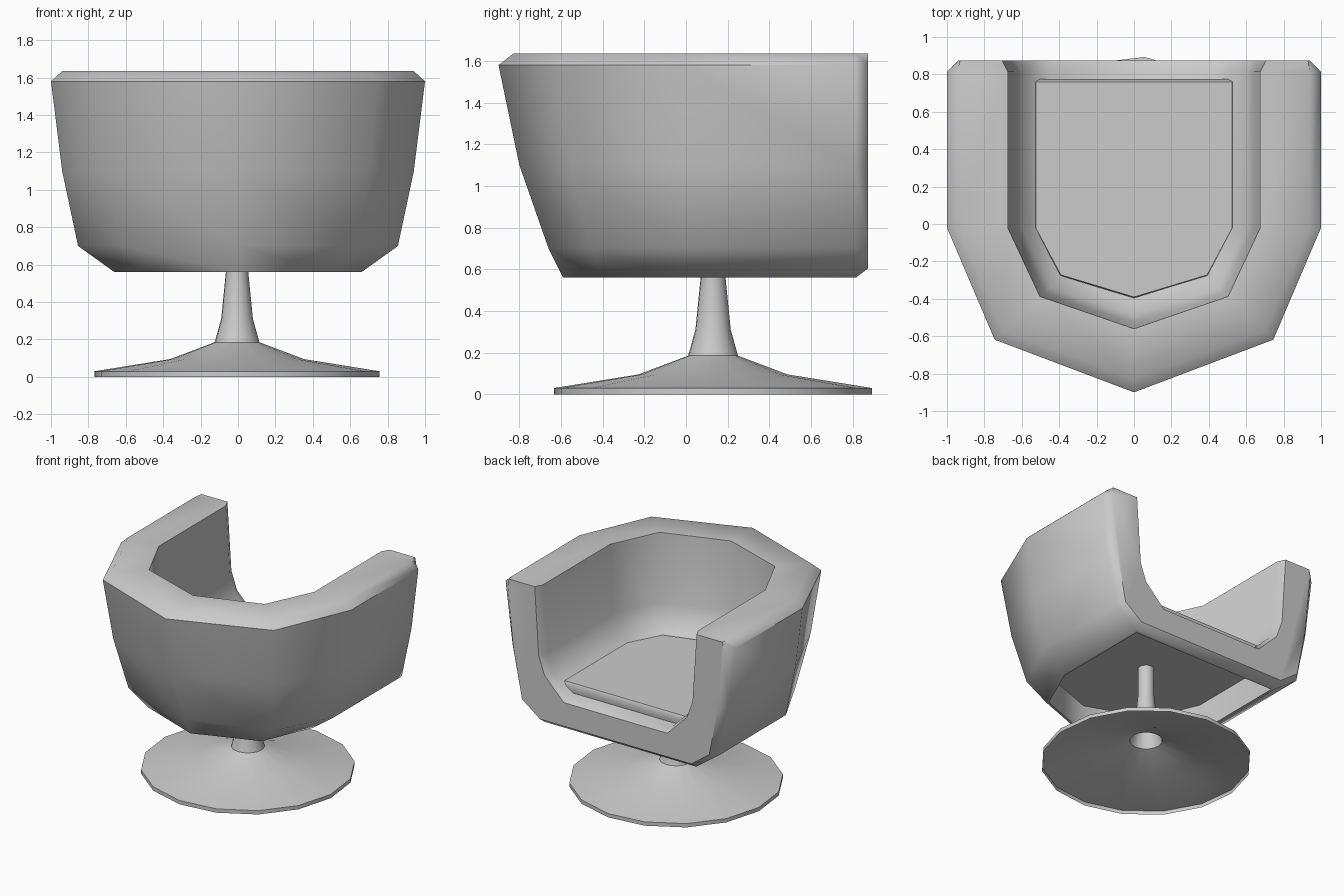
import bpy, bmesh, math

if "Cube" in bpy.data.objects:
    bpy.data.objects.remove(bpy.data.objects["Cube"])


def finish(bm, name, angle):
    bmesh.ops.recalc_face_normals(bm, faces=bm.faces[:])
    mesh = bpy.data.meshes.new(name)
    bm.to_mesh(mesh)
    bm.free()
    ob = bpy.data.objects.new(name, mesh)
    bpy.context.collection.objects.link(ob)
    bpy.ops.object.select_all(action='DESELECT')
    bpy.context.view_layer.objects.active = ob
    ob.select_set(True)
    bpy.ops.object.shade_smooth_by_angle(angle=math.radians(angle))
    return ob


def plan(w, b, yf):
    """Five-sided tub outline, open at the front: right front round to left front."""
    half = [(w, yf), (w, -0.02), (0.745 * w, -0.02 - 0.68 * (b - 0.02))]
    return half + [(0, -b)] + [(-x, y) for x, y in reversed(half)]


# Tub shell: layers run up the outside, over the rim and down the inside
# (half width, back depth, height, front width offset, front height offset)
layers = [
    (0.66, 0.59, 0.56, 0.00, 0.045),
    (0.855, 0.66, 0.70, -0.04, 0.02),
    (0.94, 0.80, 1.10, -0.05, 0),
    (1.00, 0.90, 1.58, -0.06, 0),
    (0.94, 0.83, 1.635, -0.01, 0),
    (0.675, 0.56, 1.635, 0.03, 0),
    (0.64, 0.53, 1.10, 0.03, 0),
    (0.60, 0.49, 0.97, 0.02, -0.01),
    (0.45, 0.33, 0.82, 0.00, -0.03),
]
bm = bmesh.new()
rings = []
for w, b, z, dw, dz in layers:
    ring = [bm.verts.new((x, y, z)) for x, y in plan(w, b, 0.815)]
    right = bm.verts.new((w + dw, 0.875, z + dz))
    left = bm.verts.new((-w - dw, 0.875, z + dz))
    rings.append([right] + ring + [left])
for lo, hi in zip(rings, rings[1:]):
    for i in range(len(lo) - 1):
        bm.faces.new((lo[i], lo[i + 1], hi[i + 1], hi[i]))
# front U face and inside floor
bm.faces.new([r[0] for r in rings] + [r[-1] for r in reversed(rings)])
bm.faces.new(rings[-1][1:-1])
bm.faces.new((rings[-1][0], rings[-1][1], rings[-1][-2], rings[-1][-1]))
# bottom chamfer under the front lip
bottom = rings[0]
bm.faces.new((bottom[0], bottom[1], bottom[-2], bottom[-1]))
# hollow underside
edge = bottom[1:-1]
lip = [bm.verts.new((x, y, 0.56)) for x, y in plan(0.64, 0.57, 0.79)]
roof = [bm.verts.new((x, y, 0.785)) for x, y in plan(0.64, 0.57, 0.79)]
n = len(edge)
for lo, hi in ((edge, lip), (lip, roof)):
    for i in range(n):
        j = (i + 1) % n
        bm.faces.new((lo[i], lo[j], hi[j], hi[i]))
bm.faces.new(roof)
finish(bm, "tub_shell", 48)

# Seat cushion with a softened top edge
bm = bmesh.new()
loops = [[bm.verts.new((x, y, z)) for x, y in plan(w, b, yf)]
         for w, b, yf, z in ((0.50, 0.37, 0.75, 0.795), (0.54, 0.40, 0.775, 0.87),
                             (0.525, 0.39, 0.76, 0.90))]
for lo, hi in zip(loops, loops[1:]):
    for i in range(n):
        j = (i + 1) % n
        bm.faces.new((lo[i], lo[j], hi[j], hi[i]))
bm.faces.new(loops[0])
bm.faces.new(loops[-1])
finish(bm, "seat_cushion", 48)

# Pedestal: turned trumpet foot, open underneath
profile = [(0.765, 0.0), (0.765, 0.03), (0.36, 0.095), (0.12, 0.185),
           (0.085, 0.31), (0.06, 0.56), (0.06, 0.79)]
sides = 16
bm = bmesh.new()
loops = []
for r, z in profile:
    loop = []
    for k in range(sides):
        a = math.radians(85.5) + 2 * math.pi * k / sides
        loop.append(bm.verts.new((-0.005 + r * math.cos(a), 0.13 + r * math.sin(a), z)))
    loops.append(loop)
for lo, hi in zip(loops, loops[1:]):
    for k in range(sides):
        m = (k + 1) % sides
        bm.faces.new((lo[k], lo[m], hi[m], hi[k]))
bm.faces.new(loops[-1])
finish(bm, "pedestal_base", 50)
